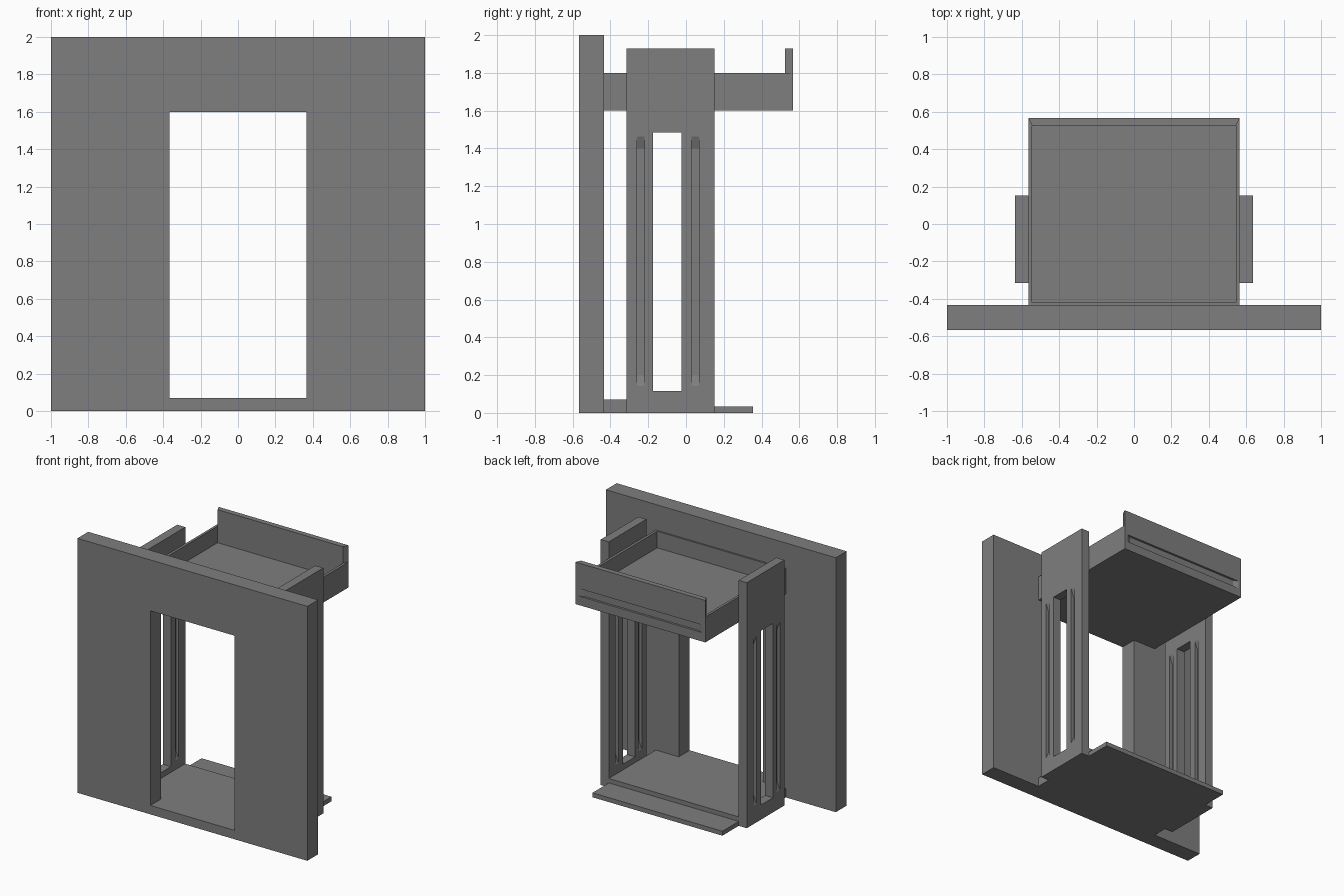
import bpy
import bmesh

if "Cube" in bpy.data.objects:
    bpy.data.objects.remove(bpy.data.objects["Cube"], do_unlink=True)

grey = bpy.data.materials.new("plain grey")
grey.use_nodes = True
grey.diffuse_color = (0.21, 0.21, 0.21, 1)
grey.node_tree.nodes["Principled BSDF"].inputs["Base Color"].default_value = (0.21, 0.21, 0.21, 1)


def loft(name, lower, upper):
    """Solid between two matching polygon loops."""
    bm = bmesh.new()
    a = [bm.verts.new(p) for p in lower]
    b = [bm.verts.new(p) for p in upper]
    bm.faces.new(a[::-1])
    bm.faces.new(b)
    for i in range(len(a)):
        j = (i + 1) % len(a)
        bm.faces.new((a[i], a[j], b[j], b[i]))
    bmesh.ops.recalc_face_normals(bm, faces=bm.faces)
    mesh = bpy.data.meshes.new(name)
    bm.to_mesh(mesh)
    bm.free()
    mesh.materials.append(grey)
    obj = bpy.data.objects.new(name, mesh)
    bpy.context.collection.objects.link(obj)
    return obj


def box(name, x, y, z):
    loop = [(x[0], y[0]), (x[1], y[0]), (x[1], y[1]), (x[0], y[1])]
    return loft(name, [(*p, z[0]) for p in loop], [(*p, z[1]) for p in loop])


def cut(target, cutter):
    """Subtract the cutter, then discard it."""
    cutter.hide_render = True
    mod = target.modifiers.new("cut", "BOOLEAN")
    mod.operation = "DIFFERENCE"
    mod.solver = "EXACT"
    mod.object = cutter
    bpy.context.view_layer.objects.active = target
    bpy.ops.object.modifier_apply(modifier=mod.name)
    bpy.data.objects.remove(cutter, do_unlink=True)


HALF = 0.565      # half width of tray and floor
OUTER = 0.635     # outside of the side panels
WALL = -0.433     # back of the front wall

# Front wall with doorway
wall = box("front_wall", (-1, 1), (-0.567, WALL), (0, 2))
cut(wall, box("doorway_cutter", (-0.365, 0.365), (-0.7, -0.3), (0.07, 1.6)))

# Floor and low rear step
box("floor", (-HALF, HALF), (WALL, 0.152), (0, 0.07))
box("rear_step", (-HALF, HALF), (0.152, 0.355), (0, 0.035))

# Side panels: one open slot, flanked by blind grooves with ramped ends
for side, name in ((1, "left_panel"), (-1, "right_panel")):
    panel = box(name, sorted((side * HALF, side * OUTER)), (-0.315, 0.152), (0, 1.93))
    cut(panel, box("slot_cutter", sorted((side * 0.4, side * 0.8)), (-0.175, -0.025), (0.115, 1.485)))
    for y in (-0.24, 0.05):
        for face, inward in ((OUTER, -1), (HALF, 1)):
            def section(yy):
                rows = ((-0.01, 0.12), (0.025, 0.2), (0.025, 1.4), (-0.01, 1.49))
                return [(side * (face + inward * d), yy, z) for d, z in rows]
            cut(panel, loft("groove_cutter", section(y - 0.02), section(y + 0.02)))

# Roof tray, open on top
tray = box("roof_tray", (-HALF, HALF), (WALL, 0.567), (1.6, 1.8))
cut(tray, box("tray_cutter", (-0.545, 0.545), (-0.42, 0.525), (1.67, 2)))

# Shallow groove across the back of the tray, tapering out at its ends
rows = ((-HALF, 0.58), (-0.5, 0.55), (0.5, 0.55), (HALF, 0.58))
cut(tray, loft("back_groove_cutter", [(x, y, 1.67) for x, y in rows], [(x, y, 1.73) for x, y in rows]))

# Raised rear parapet with mitred ends
plan = ((-0.545, 0.525), (0.545, 0.525), (HALF, 0.567), (-HALF, 0.567))
loft("rear_parapet", [(*p, 1.8) for p in plan], [(*p, 1.93) for p in plan])
